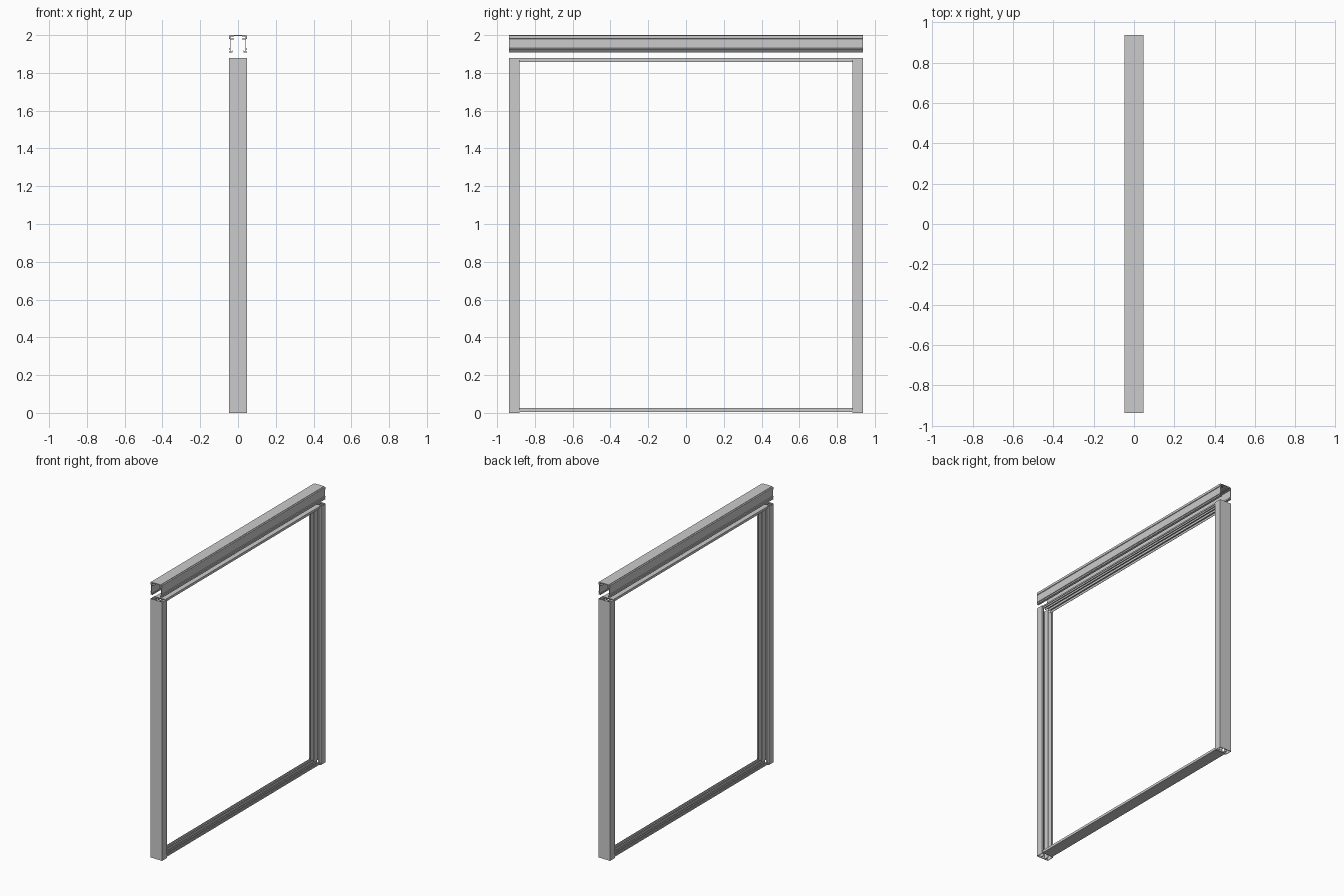
import bpy, bmesh
from mathutils import Vector

if "Cube" in bpy.data.objects:
    bpy.data.objects.remove(bpy.data.objects["Cube"])

def extrude(name, section, place, start, end):
    """Extrude a closed 2D section; place(u, v, t) maps it into space."""
    bm = bmesh.new()
    verts = [bm.verts.new(place(u, v, start)) for u, v in section]
    face = bm.faces.new(verts)
    shift = Vector(place(0, 0, end)) - Vector(place(0, 0, start))
    geo = bmesh.ops.extrude_face_region(bm, geom=[face])
    bmesh.ops.translate(bm, vec=shift,
                        verts=[g for g in geo['geom'] if isinstance(g, bmesh.types.BMVert)])
    bmesh.ops.recalc_face_normals(bm, faces=bm.faces)
    mesh = bpy.data.meshes.new(name)
    bm.to_mesh(mesh)
    bm.free()
    ob = bpy.data.objects.new(name, mesh)
    bpy.context.collection.objects.link(ob)
    return ob

def mirrored(half):
    return half + [(-u, v) for u, v in reversed(half)]

# Head track: inverted U with ribbed walls, inner hooks and turned feet
head = mirrored([
    (0.036, 2.0), (0.036, 1.997), (0.047, 1.997), (0.047, 1.981), (0.043, 1.979),
    (0.043, 1.932), (0.047, 1.930), (0.047, 1.924), (0.043, 1.922),
    (0.043, 1.915), (0.047, 1.913), (0.047, 1.909),
    (0.030, 1.909), (0.030, 1.919), (0.033, 1.919), (0.033, 1.913), (0.039, 1.913),
    (0.039, 1.978), (0.022, 1.978), (0.022, 1.982), (0.039, 1.982),
    (0.039, 1.992), (0.020, 1.992), (0.020, 1.996)])
head = [p for p in head]
extrude("head_track", head, lambda u, v, t: (u, t, v), -0.937, 0.937)

# Side jambs: channels opening inward, with lips and two inner fins
jamb = mirrored([
    (0.047, 0.0), (0.047, 0.055), (0.034, 0.055), (0.034, 0.052), (0.044, 0.052),
    (0.044, 0.003), (0.020, 0.003), (0.020, 0.040), (0.017, 0.040), (0.017, 0.003)])
for side, label in ((-1, "left"), (1, "right")):
    extrude(f"{label}_jamb", jamb,
            lambda u, v, t, s=side: (u, s * (0.937 - v), t), 0, 1.878)

# Horizontal rails: shallow channels with small guide ribs
rail = mirrored([
    (0.042, 0.0), (0.042, 0.010), (0.038, 0.010), (0.038, 0.021), (0.035, 0.021),
    (0.035, 0.006), (0.015, 0.006), (0.015, 0.018), (0.011, 0.018), (0.011, 0.003)])
rail_low = [(u, v + 0.005) for u, v in rail]
rail_high = [(u, 1.878 - v) for u, v in rail]
extrude("bottom_rail", rail_low, lambda u, v, t: (u, t, v), -0.885, 0.885)
extrude("top_rail", rail_high, lambda u, v, t: (u, t, v), -0.893, 0.893)
